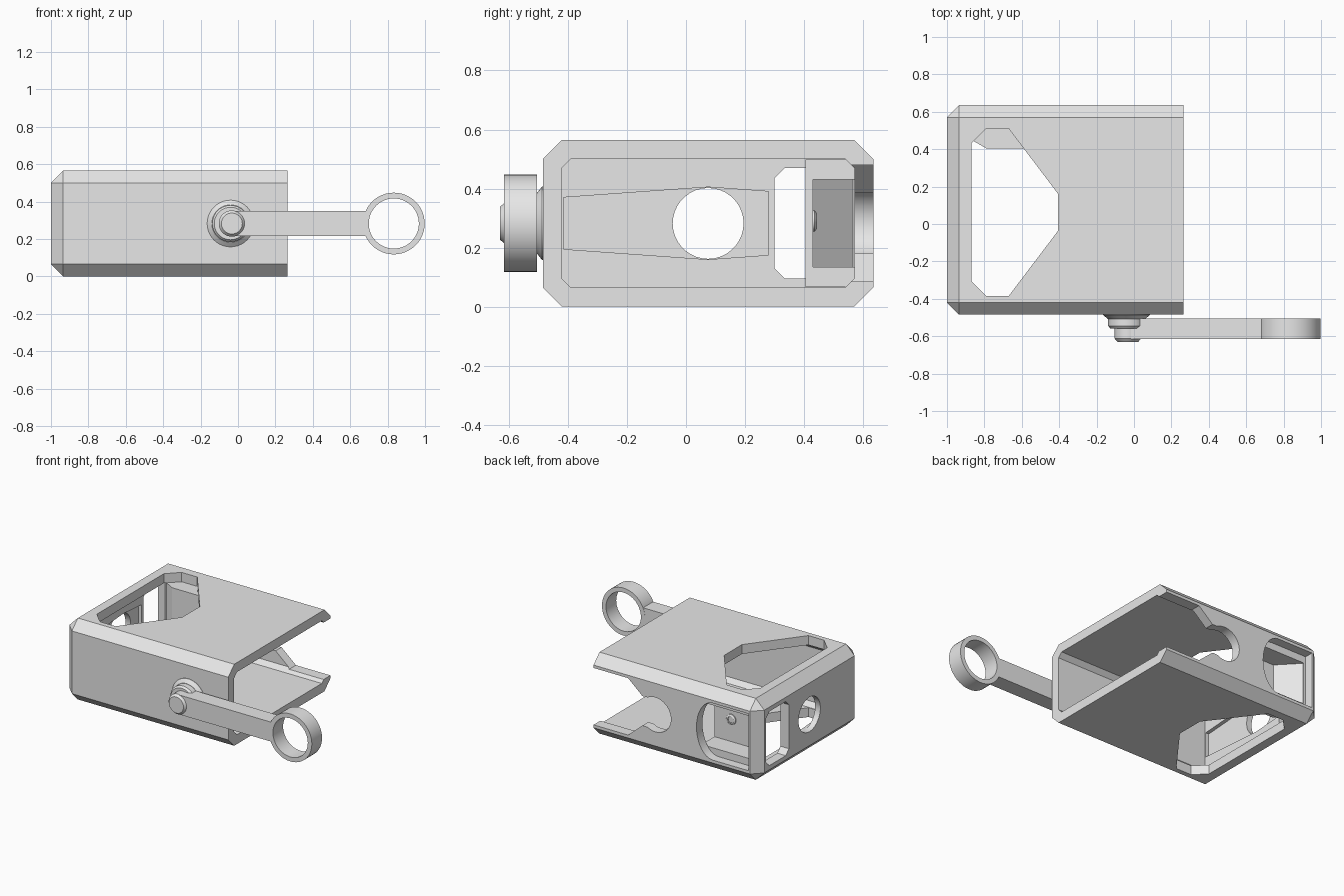
import bpy, bmesh, math
from mathutils import Vector, Matrix

start = bpy.data.objects.get("Cube")
if start:
    bpy.data.objects.remove(start, do_unlink=True)

gray = bpy.data.materials.new("light_gray")
gray.use_nodes = True
gray.diffuse_color = (0.8, 0.8, 0.8, 1)
gray.node_tree.nodes["Principled BSDF"].inputs["Base Color"].default_value = (0.8, 0.8, 0.8, 1)


def finish(name, bm):
    bmesh.ops.recalc_face_normals(bm, faces=bm.faces[:])
    mesh = bpy.data.meshes.new(name)
    bm.to_mesh(mesh)
    bm.free()
    mesh.materials.append(gray)
    obj = bpy.data.objects.new(name, mesh)
    bpy.context.collection.objects.link(obj)
    return obj


def prism(name, outline, axis, low, high):
    """Extrude a 2D outline along one axis; outline uses the other two in order."""
    place = {"x": lambda a, b, d: (d, a, b),
             "y": lambda a, b, d: (a, d, b),
             "z": lambda a, b, d: (a, b, d)}[axis]
    bm = bmesh.new()
    face = bm.faces.new([bm.verts.new(place(a, b, low)) for a, b in outline])
    out = bmesh.ops.extrude_face_region(bm, geom=[face])
    moved = [v for v in out["geom"] if isinstance(v, bmesh.types.BMVert)]
    bmesh.ops.translate(bm, verts=moved, vec=Vector(place(0, 0, high - low)))
    return finish(name, bm)


def lathe(name, profile, x, z, closed=False, steps=40):
    """Turn a (radius, y) profile around an axis parallel to y."""
    bm = bmesh.new()
    verts = [bm.verts.new((x + r, y, z)) for r, y in profile]
    pairs = list(zip(verts, verts[1:]))
    if closed:
        pairs.append((verts[-1], verts[0]))
    edges = [bm.edges.new(p) for p in pairs]
    bmesh.ops.spin(bm, geom=verts + edges, cent=(x, 0, z), axis=(0, 1, 0),
                   angle=math.tau, steps=steps)
    bmesh.ops.remove_doubles(bm, verts=bm.verts[:], dist=0.0005)
    return finish(name, bm)


def arc(cx, cy, rx, ry, start, end, steps):
    angles = [math.radians(start + (end - start) * i / steps) for i in range(steps + 1)]
    return [(cx + rx * math.cos(a), cy + ry * math.sin(a)) for a in angles]


def octagon(a0, a1, b0, b1, c):
    return [(a0 + c, b0), (a1 - c, b0), (a1, b0 + c), (a1, b1 - c),
            (a1 - c, b1), (a0 + c, b1), (a0, b1 - c), (a0, b0 + c)]


def cut(obj, cutters):
    for c in cutters:
        c.hide_render = True
        mod = obj.modifiers.new("cut", "BOOLEAN")
        mod.operation, mod.solver, mod.object = "DIFFERENCE", "EXACT", c
    bpy.context.view_layer.update()
    graph = bpy.context.evaluated_depsgraph_get()
    mesh = bpy.data.meshes.new_from_object(obj.evaluated_get(graph))
    obj.modifiers.clear()
    obj.data = mesh
    for c in cutters:
        bpy.data.objects.remove(c, do_unlink=True)


def smooth(obj):
    bpy.ops.object.select_all(action="DESELECT")
    obj.select_set(True)
    bpy.context.view_layer.objects.active = obj
    bpy.ops.object.shade_smooth_by_angle(angle=math.radians(30))


# Sleeve body: chamfered block, sharp only around the open +x end
bm = bmesh.new()
bmesh.ops.create_cube(bm, size=1, matrix=Matrix.Translation((-0.3675, 0.075, 0.2825))
                      @ Matrix.Diagonal((1.265, 1.12, 0.565, 1)))
edges = [e for e in bm.edges if min(v.co.x for v in e.verts) < 0]
bmesh.ops.bevel(bm, geom=edges, offset=0.065, segments=1, affect="EDGES")
body = finish("sleeve_body", bm)

cavity = prism("cavity", octagon(-0.42, 0.57, 0.065, 0.5, 0.03), "x", -0.935, 0.4)

# Eight-sided window through the top and bottom plates
plate_window = prism("plate_window", [(-0.87, 0.43), (-0.79, 0.51), (-0.67, 0.51), (-0.405, 0.16),
                                      (-0.405, -0.035), (-0.67, -0.385), (-0.79, -0.385),
                                      (-0.87, -0.305)], "z", -0.1, 0.7)

# End wall: round hole, slot, and shallow recess on the inside
end_hole = prism("end_hole", arc(0.075, 0.282, 0.12, 0.12, 0, 350, 35), "x", -1.1, -0.85)
end_slot = prism("end_slot", octagon(0.3, 0.55, 0.095, 0.47, 0.035), "x", -1.1, -0.91)
end_recess = prism("end_recess", [(-0.415, 0.195), (0.075, 0.16), (0.28, 0.175),
                                  (0.28, 0.39), (0.075, 0.405), (-0.415, 0.37)], "x", -0.96, -0.9)

# Back wall: window with one rounded end, and an open keyhole notch
back_window = prism("back_window", [(-0.925, 0.085)]
                    + arc(-0.65, 0.2825, 0.125, 0.1975, -90, 90, 16)
                    + [(-0.925, 0.48)], "y", 0.5, 0.7)
back_notch = prism("back_notch", [(0.4, 0.48), (0.0, 0.48), (-0.11, 0.385)]
                   + arc(-0.21, 0.2825, 0.12, 0.12, 60, 300, 16)
                   + [(-0.11, 0.18), (0.0, 0.085), (0.4, 0.085)], "y", 0.5, 0.7)
cut(body, [cavity, plate_window, end_hole, end_slot, end_recess, back_window, back_notch])
smooth(body)

# Inner housing behind the back window, hollow with a slanted end
housing = prism("inner_housing", [(-0.52, 0.572), (-0.52, 0.405), (-0.79, 0.405), (-0.86, 0.445),
                                  (-0.937, 0.54), (-0.937, 0.572)], "z", 0.066, 0.499)
hollow = prism("hollow", [(-0.4, 0.43), (-0.78, 0.43), (-0.91, 0.566), (-0.91, 0.7),
                          (-0.4, 0.7)], "z", 0.135, 0.43)
cut(housing, [hollow])

# Small screw inside the housing
smooth(lathe("housing_screw", [(0, 0.425), (0.036, 0.425), (0.036, 0.436), (0.026, 0.443),
                               (0.02, 0.443), (0.02, 0.437), (0, 0.437)], -0.65, 0.29, steps=20))

# Pivot: flange, collar and cap
px, pz = -0.04, 0.2825
smooth(lathe("pivot_flange", [(0, -0.47), (0.125, -0.47), (0.125, -0.487), (0.1, -0.507),
                              (0, -0.507)], px, pz))
smooth(lathe("pivot_collar", [(0, -0.5), (0.098, -0.5), (0.098, -0.545), (0.087, -0.558),
                              (0, -0.558)], px, pz))
smooth(lathe("pivot_cap", [(0, -0.55), (0.07, -0.55), (0.07, -0.613), (0.056, -0.63),
                           (0, -0.63)], px + 0.007, pz))

# Lever arm and finger ring
prism("lever_arm", [(px, 0.215), (0.684, 0.215), (0.684, 0.35), (px, 0.35)], "y", -0.615, -0.505)
smooth(lathe("lever_ring", [(0.165, -0.616), (0.165, -0.504), (0.134, -0.504), (0.134, -0.616)],
             0.833, pz, closed=True, steps=48))
